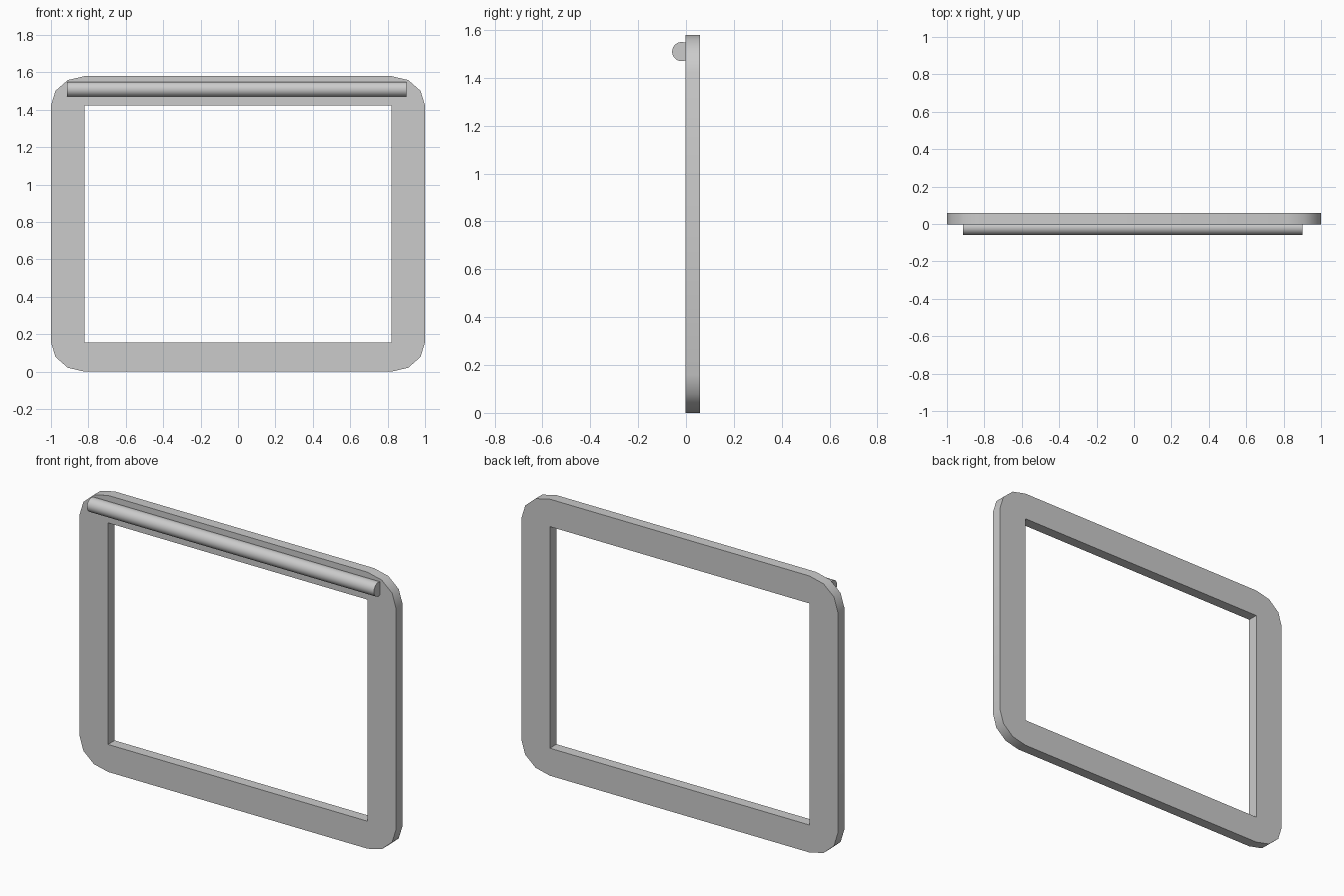
import bpy, bmesh, math

if "Cube" in bpy.data.objects:
    bpy.data.objects.remove(bpy.data.objects["Cube"])

W, H = 1.0, 1.58          # half width, height
BX, BZ = 0.18, 0.157      # border width / corner radii in x and z
Y0, Y1 = -0.002, 0.058    # front and back of the frame


def finish(name, bm, angle):
    bmesh.ops.recalc_face_normals(bm, faces=bm.faces)
    me = bpy.data.meshes.new(name)
    bm.to_mesh(me)
    bm.free()
    ob = bpy.data.objects.new(name, me)
    bpy.context.collection.objects.link(ob)
    bpy.ops.object.select_all(action='DESELECT')
    ob.select_set(True)
    bpy.context.view_layer.objects.active = ob
    bpy.ops.object.shade_smooth_by_angle(angle=math.radians(angle))
    return ob


# Frame: four L-shaped corner runs, each a 3-step rounded corner around an inner corner
corners = [(W - BX, H - BZ, 0), (BX - W, H - BZ, 90),
           (BX - W, BZ, 180), (W - BX, BZ, 270)]
bm = bmesh.new()
rings = []
for y in (Y0, Y1):
    inner = [bm.verts.new((x, y, z)) for x, z, _ in corners]
    outer = [[bm.verts.new((x + BX * math.cos(math.radians(a + 30 * i)), y,
                            z + BZ * math.sin(math.radians(a + 30 * i))))
              for i in range(4)] for x, z, a in corners]
    for k in range(4):
        n = (k + 1) % 4
        bm.faces.new([inner[k]] + outer[k])
        bm.faces.new([inner[k], outer[k][3], outer[n][0], inner[n]])
    rings.append((inner, sum(outer, [])))
for front, back in zip(*rings):
    for i in range(len(front)):
        j = (i + 1) % len(front)
        bm.faces.new([front[i], front[j], back[j], back[i]])
finish("frame", bm, 40)

# Rod along the top of the front, half sunk into the frame
bm = bmesh.new()
bmesh.ops.create_cone(bm, cap_ends=True, segments=32, radius1=0.04, radius2=0.04, depth=1.814)
rod = finish("top_rod", bm, 40)
rod.rotation_euler = (0, math.pi / 2, 0)
rod.location = (-0.007, -0.018, 1.51)
